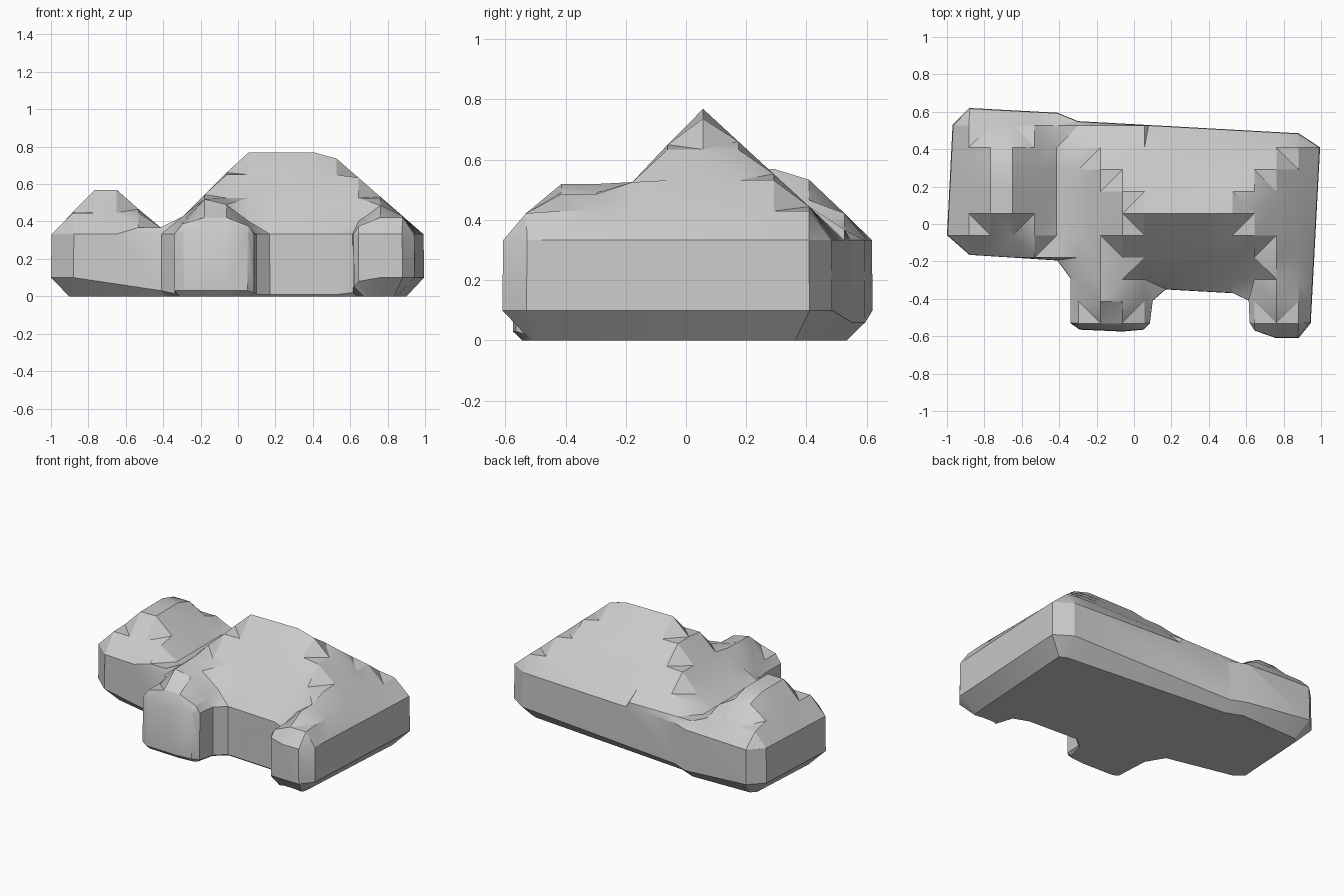
import bpy, bmesh
from mathutils import Vector

old = bpy.data.objects.get("Cube")
if old:
    bpy.data.objects.remove(old, do_unlink=True)

EAVE = 0.333
CELL = 0.1175

# Wall outline, anticlockwise: x, y, height of the bevel at the foot
OUTLINE = [
    (-1.0, -.06, .1), (-.88, -.165, .1), (-.41, -.195, .03), (-.34, -.29, .015),
    (-.34, -.53, .03), (-.29, -.565, .03), (-.06, -.575, .03), (.05, -.565, .03),
    (.085, -.53, .02), (.1, -.41, .01), (.17, -.35, .01), (.53, -.37, .01),
    (.615, -.41, .02), (.62, -.53, .05), (.645, -.57, .08), (.76, -.61, .1),
    (.88, -.61, .1), (.945, -.53, .1), (.995, .41, .1), (.88, .485, .1),
    (-.3, .55, .06), (-.41, .595, .06), (-.88, .62, .1), (-.97, .53, .1),
]

# Hipped roofs: x range, y range, slopes (left, right, front, back), top height
ROOFS = [
    (-.39, .99, -.36, .53, 1.0, .87, 1.06, .92, .775),     # main roof
    (-1.0, -.38, -.17, .62, 1.0, .88, 1.04, .95, .58),     # side wing
    (-.345, .1, -.62, .3, 1.12, .98, 1.0, 1.0, .53),       # centre front gable
    (.6, .96, -.62, .3, .95, 1.2, 1.0, 1.0, .49),          # corner front gable
]


def roof_height(x, y):
    height = EAVE + .035
    for x0, x1, y0, y1, left, right, front, back, top in ROOFS:
        rise = min((x - x0) * left, (x1 - x) * right,
                   (y - y0) * front, (y1 - y) * back)
        height = max(height, min(top, EAVE + rise))
    return height


def inset_point(i):
    """Move an outline point inward by roughly its bevel size."""
    x, y, bevel = OUTLINE[i]
    before = Vector(OUTLINE[i - 1][:2])
    after = Vector(OUTLINE[(i + 1) % len(OUTLINE)][:2])
    here = Vector((x, y))
    along = (here - before).normalized() + (after - here).normalized()
    inward = Vector((-along.y, along.x)).normalized()
    return here + inward * bevel * 1.05


def ring(bm, points):
    return [bm.verts.new(p) for p in points]


def bridge(bm, low, high):
    for i in range(len(low)):
        j = (i + 1) % len(low)
        bm.faces.new((low[i], low[j], high[j], high[i]))


bm = bmesh.new()
count = len(OUTLINE)

# Foot, walls and eaves
foot = ring(bm, [(*inset_point(i), 0) for i in range(count)])
sill = ring(bm, OUTLINE)
eaves = ring(bm, [(x * .997, y * .995, EAVE) for x, y, b in OUTLINE])
bridge(bm, foot, sill)
bridge(bm, sill, eaves)
bm.faces.new(foot[::-1])
cap = bm.faces.new(eaves)

# Divide the roof surface into square cells
bm.faces.ensure_lookup_table()
roof = [cap]
for axis in range(2):
    for step in range(-9, 9):
        point, normal = Vector(), Vector()
        point[axis] = .0565 + step * CELL
        normal[axis] = 1
        edges = {e for f in roof for e in f.edges}
        verts = {v for f in roof for v in f.verts}
        bmesh.ops.bisect_plane(bm, geom=list(roof) + list(edges) + list(verts),
                               dist=.0005, plane_co=point, plane_no=normal)
        roof = [f for f in bm.faces
                if all(abs(v.co.z - EAVE) < 1e-4 for v in f.verts)]

# Raise the inner points into hipped roofs
roof_set = set(roof)
inner = {v for f in roof for v in f.verts
         if all(f2 in roof_set for f2 in v.link_faces)}
for v in inner:
    v.co.z = roof_height(v.co.x, v.co.y)
bmesh.ops.triangulate(bm, faces=roof, quad_method='SHORT_EDGE')
bmesh.ops.recalc_face_normals(bm, faces=bm.faces[:])

mesh = bpy.data.meshes.new("house")
bm.to_mesh(mesh)
bm.free()
house = bpy.data.objects.new("house", mesh)
bpy.context.collection.objects.link(house)

# Plain grey surface
grey = bpy.data.materials.new("light grey")
grey.use_nodes = True
colour = (.6, .6, .6, 1)
grey.diffuse_color = colour
grey.node_tree.nodes["Principled BSDF"].inputs["Base Color"].default_value = colour
mesh.materials.append(grey)

# Soft shading inside each slope, crisp at the hips and walls
bpy.context.view_layer.objects.active = house
house.select_set(True)
bpy.ops.object.shade_smooth_by_angle(angle=.5)
